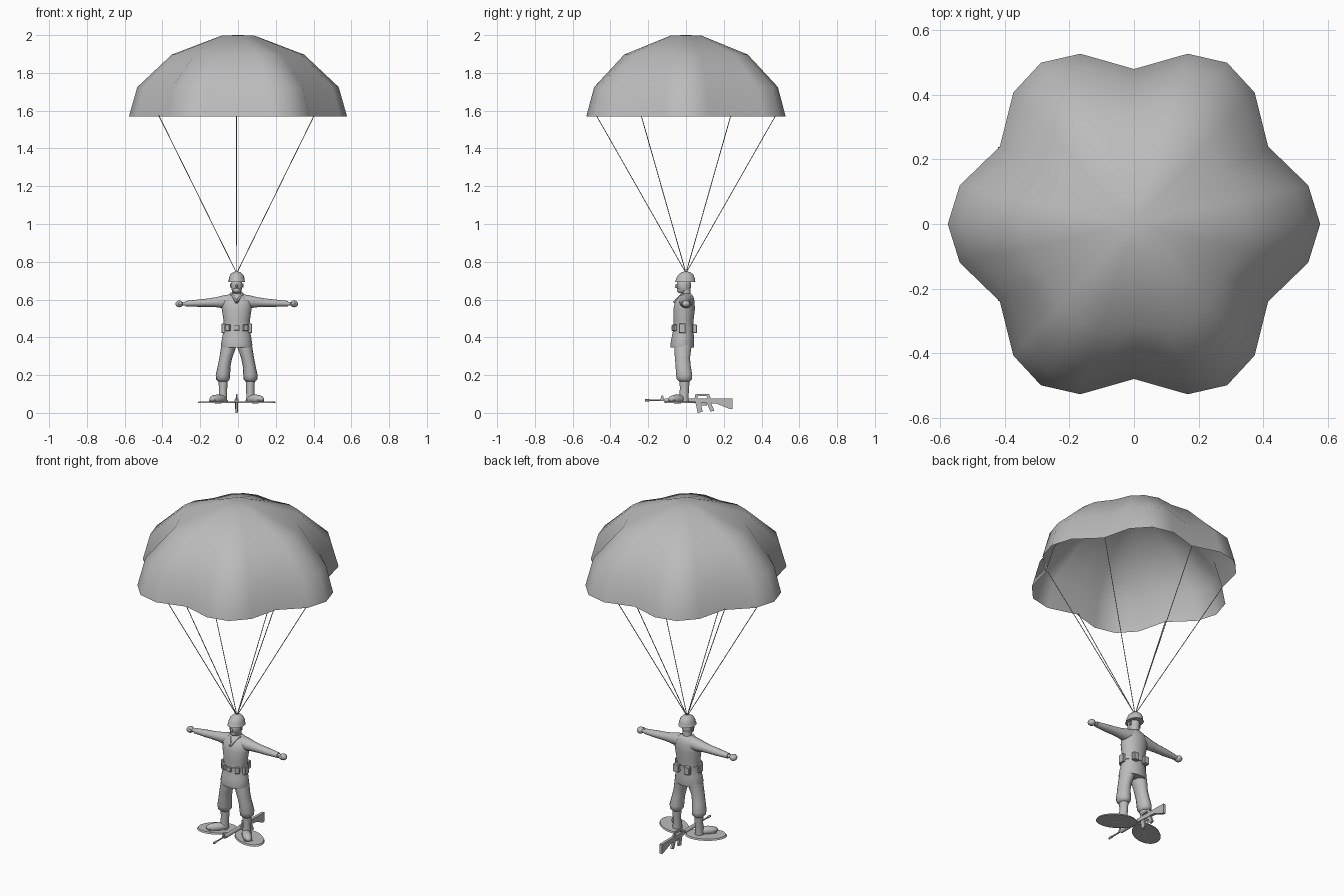
import bpy, bmesh, math
from mathutils import Vector, Matrix

if "Cube" in bpy.data.objects:
    bpy.data.objects.remove(bpy.data.objects["Cube"])

CX = -0.007  # centre line of the figure
grey = bpy.data.materials.new("plain grey")
grey.diffuse_color = (0.5, 0.5, 0.5, 1)
grey.use_nodes = True
grey.node_tree.nodes["Principled BSDF"].inputs["Base Color"].default_value = grey.diffuse_color


def finish(name, bm, smooth=50, recalc=True):
    if recalc:
        bmesh.ops.recalc_face_normals(bm, faces=bm.faces)
    me = bpy.data.meshes.new(name)
    bm.to_mesh(me)
    bm.free()
    me.materials.append(grey)
    ob = bpy.data.objects.new(name, me)
    bpy.context.collection.objects.link(ob)
    if smooth:
        bpy.ops.object.select_all(action='DESELECT')
        ob.select_set(True)
        bpy.context.view_layer.objects.active = ob
        bpy.ops.object.shade_smooth_by_angle(angle=math.radians(smooth))
    return ob


def loft(name, rings, axis='z', n=14, smooth=50):
    """Capped tube; rings are (along, u, v, ru, rv); u, v = x, y for axis z and y, z for axis x."""
    bm = bmesh.new()
    loops = []
    for a, u, v, ru, rv in rings:
        pts = []
        for i in range(n):
            t = 2 * math.pi * i / n
            p, q = u + ru * math.cos(t), v + rv * math.sin(t)
            pts.append(bm.verts.new((CX + p, q, a) if axis == 'z' else (CX + a, p, q)))
        loops.append(pts)
    for A, B in zip(loops, loops[1:]):
        for i in range(n):
            bm.faces.new((A[i], A[(i + 1) % n], B[(i + 1) % n], B[i]))
    bm.faces.new(loops[0])
    bm.faces.new(loops[-1])
    return finish(name, bm, smooth)


def ball(name, c, r, rot=0):
    bm = bmesh.new()
    bmesh.ops.create_uvsphere(bm, u_segments=14, v_segments=9, radius=1)
    m = Matrix.Translation((CX + c[0], c[1], c[2])) @ Matrix.Rotation(rot, 4, 'Z') @ Matrix.Diagonal((*r, 1))
    bm.transform(m)
    return finish(name, bm)


def box(name, c, s, rot=0):
    bm = bmesh.new()
    bmesh.ops.create_cube(bm, size=1)
    bm.transform(Matrix.Translation((CX + c[0], c[1], c[2])) @ Matrix.Rotation(rot, 4, 'Z') @ Matrix.Diagonal((*s, 1)))
    bmesh.ops.bevel(bm, geom=bm.edges[:], offset=0.12 * min(s), segments=1, affect='EDGES')
    return finish(name, bm, 0)


def rod(name, a, b, r, n=6):
    a, b = Vector(a), Vector(b)
    bm = bmesh.new()
    bmesh.ops.create_cone(bm, cap_ends=True, segments=n, radius1=r, radius2=r, depth=(b - a).length)
    bm.transform(Matrix.Translation((a + b) / 2) @ (b - a).to_track_quat('Z', 'Y').to_matrix().to_4x4())
    return finish(name, bm)


def plate(name, outline, w):
    """Side profile (y, z) given thickness w across x."""
    bm = bmesh.new()
    f = bm.faces.new([bm.verts.new((CX - w / 2, y, z)) for y, z in outline])
    r = bmesh.ops.extrude_face_region(bm, geom=[f])
    bmesh.ops.translate(bm, vec=(w, 0, 0), verts=[v for v in r['geom'] if isinstance(v, bmesh.types.BMVert)])
    return finish(name, bm, 0)


# canopy: six lobes, open below; rows are (z, peak, shoulder, valley radius)
rows = [(1.57, .577, .553, .48), (1.725, .533, .51, .437), (1.897, .35, .343, .315), (1.998, .085, .084, .08)]
bm = bmesh.new()
loops = []
for z, p, s, v in rows:
    loops.append([bm.verts.new((r * math.cos(math.radians(60 * k + d)), r * math.sin(math.radians(60 * k + d)), z))
                  for k in range(6) for d, r in ((0, p), (12.5, s), (30, v), (47.5, s))])
for A, B in zip(loops, loops[1:]):
    for i in range(24):
        j = (i + 1) % 24
        bm.faces.new((A[i], A[j], B[j], B[i]))
top = bm.verts.new((0, 0, 2.0))
for i in range(24):
    bm.faces.new((loops[-1][i], loops[-1][(i + 1) % 24], top))
finish("canopy", bm, 80, False)

# cords from the valleys of the rim to the helmet
for k in range(6):
    t = math.radians(30 + 60 * k)
    rod("cord", (.475 * math.cos(t) - .008, .475 * math.sin(t), 1.575), (CX, 0, .74), .0022, 5)

# torso with flared tunic skirt
loft("tunic", [(.345, 0, -.02, .08, .062), (.36, 0, -.02, .083, .064), (.40, 0, -.017, .077, .06),
               (.445, 0, -.014, .067, .053), (.49, 0, -.013, .07, .054), (.55, 0, -.01, .079, .058),
               (.59, 0, -.006, .08, .052), (.615, 0, 0, .06, .04), (.632, 0, 0, .028, .027)], n=18)
loft("belt", [(.437, 0, -.014, .072, .058), (.462, 0, -.014, .072, .058)], n=18)
box("buckle", (0, -.072, .45), (.03, .012, .026))
for s in (-1, 1):
    box("hip_pouch", (s * .07, -.02, .447), (.022, .036, .05))
    box("back_pouch", (s * .035, .046, .445), (.036, .024, .046))
    box("front_pouch", (s * .045, -.06, .45), (.026, .018, .034), s * .5)
    # collar flaps
    rod("collar", (CX + s * .03, -.012, .632), (CX, -.063, .585), .008, 6)

# head, face and helmet
loft("neck", [(.61, 0, 0, .027, .026), (.66, 0, -.002, .024, .025)])
ball("head", (0, -.011, .675), (.031, .038, .048))
ball("nose", (0, -.05, .671), (.006, .009, .011))
ball("jaw", (0, -.026, .65), (.022, .023, .017))
loft("helmet", [(.692, 0, -.004, .046, .056), (.697, 0, -.004, .043, .053), (.715, 0, -.002, .041, .049),
                (.732, 0, -.001, .034, .04), (.744, 0, 0, .021, .025), (.749, 0, 0, .005, .006)], n=18)

for s in (-1, 1):
    box("ear", (s * .031, -.002, .675), (.008, .014, .022))
    # arms held straight out, with cuffs and fists
    loft("arm", [(s * .04, 0, .592, .038, .036), (s * .075, 0, .588, .035, .034), (s * .11, 0, .586, .029, .027),
                 (s * .16, 0, .583, .025, .022), (s * .20, 0, .581, .024, .02), (s * .25, 0, .579, .019, .016),
                 (s * .272, 0, .578, .017, .015)], 'x')
    loft("wrist", [(s * .26, 0, .578, .012, .01), (s * .295, 0, .578, .012, .01)], 'x')
    ball("fist", (s * .304, 0, .577), (.021, .022, .018))
    ball("thumb", (s * .298, -.02, .58), (.013, .007, .007))
    # bloused trousers
    loft("trouser_leg", [(.165, s * .072, -.008, .024, .026), (.178, s * .073, -.008, .036, .042),
                         (.20, s * .073, -.01, .038, .044), (.25, s * .066, -.015, .034, .041),
                         (.29, s * .058, -.019, .034, .041), (.34, s * .045, -.017, .039, .046),
                         (.39, s * .036, -.016, .038, .048)])
    # boots, toes turned out
    loft("boot_shaft", [(.06, s * .074, -.012, .024, .027), (.09, s * .073, -.011, .022, .025),
                        (.13, s * .072, -.008, .022, .025), (.18, s * .072, -.008, .025, .028)])
    ball("boot_foot", (s * .098, -.046, .073), (.026, .062, .024), s * .78)
    box("boot_sole", (s * .096, -.044, .062), (.042, .1, .01), s * .78)
    # oval stand under each boot
    bm = bmesh.new()
    bmesh.ops.create_cone(bm, cap_ends=True, segments=28, radius1=1, radius2=.95, depth=1)
    bm.transform(Matrix.Translation((CX + s * .104, -.03, .056)) @ Matrix.Rotation(s * math.radians(60), 4, 'Z')
                 @ Matrix.Diagonal((.072, .112, .009, 1)))
    finish("foot_stand", bm, 40)

# rifle lying between the feet, muzzle forward
rod("rifle_barrel", (CX, -.217, .067), (CX, -.05, .067), .004, 8)
rod("rifle_muzzle", (CX, -.217, .067), (CX, -.192, .067), .006, 8)
rod("rifle_handguard", (CX, -.115, .066), (CX, .03, .066), .011, 10)
plate("rifle_front_sight", [(-.137, .064), (-.115, .064), (-.122, .093), (-.129, .093)], .006)
plate("rifle_receiver", [(.025, .056), (.13, .05), (.13, .077), (.025, .077)], .016)
plate("rifle_carry_handle", [(.045, .075), (.058, .075), (.064, .089), (.108, .089), (.116, .075),
                             (.132, .075), (.122, .1), (.05, .1)], .009)
plate("rifle_magazine", [(.05, .055), (.078, .055), (.088, .006), (.062, 0)], .01)
plate("rifle_grip", [(.11, .054), (.132, .054), (.15, .012), (.13, .006)], .012)
plate("rifle_trigger_guard", [(.08, .05), (.112, .05), (.112, .04), (.08, .04)], .005)
plate("rifle_stock", [(.125, .077), (.247, .075), (.247, .02), (.235, .02), (.165, .048), (.125, .052)], .016)
